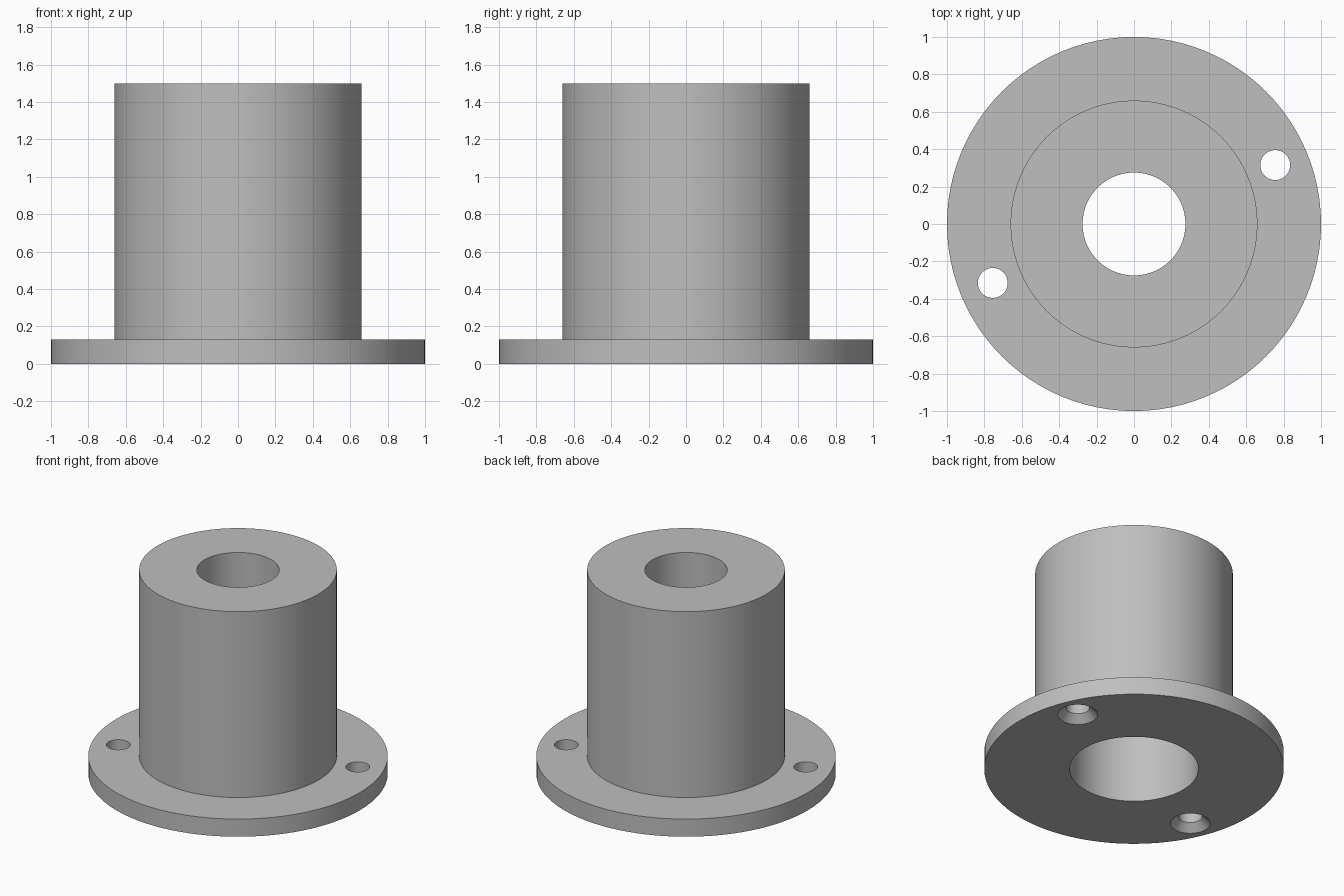
import bpy
import bmesh
from math import tau
from mathutils import Vector

cube = bpy.data.objects.get("Cube")
if cube:
    bpy.data.objects.remove(cube, do_unlink=True)

# Single plain grey material
grey = bpy.data.materials.new("plain grey")
grey.use_nodes = True
colour = (0.52, 0.52, 0.52, 1)
grey.diffuse_color = colour
grey.node_tree.nodes["Principled BSDF"].inputs["Base Color"].default_value = colour


def lathe(name, profile, sides, location=(0, 0, 0)):
    """Turn a closed (radius, height) profile around the z axis."""
    bm = bmesh.new()
    verts = [bm.verts.new((r, 0, z)) for r, z in profile]
    edges = [bm.edges.new((a, b)) for a, b in zip(verts, verts[1:] + verts[:1])]
    bmesh.ops.spin(bm, geom=verts + edges, cent=(0, 0, 0), axis=(0, 0, 1),
                   angle=tau, steps=sides, use_merge=True)
    bmesh.ops.remove_doubles(bm, verts=bm.verts, dist=0.0001)
    # Drop zero-length leftovers along the axis
    bmesh.ops.dissolve_degenerate(bm, edges=bm.edges, dist=0.0001)
    bmesh.ops.delete(bm, geom=[e for e in bm.edges if not e.link_faces], context="EDGES")
    bmesh.ops.recalc_face_normals(bm, faces=bm.faces)
    mesh = bpy.data.meshes.new(name)
    bm.to_mesh(mesh)
    bm.free()
    mesh.materials.append(grey)
    obj = bpy.data.objects.new(name, mesh)
    obj.location = location
    bpy.context.collection.objects.link(obj)
    return obj


# Flanged sleeve: narrow bore at the top, wide counterbore from below
flange_top, height, step = 0.13, 1.5, 1.1
body_r, bore_r, counterbore_r = 0.66, 0.275, 0.43
sleeve = lathe("flanged_sleeve", [
    (counterbore_r, 0), (1, 0), (1, flange_top), (body_r, flange_top),
    (body_r, height), (bore_r, height), (bore_r, step), (counterbore_r, step),
], 96)

# Two opposite screw holes, countersunk from below
hole_r, sink_r, over = 0.08, 0.133, 0.03
hole_profile = [(0, -over), (sink_r + over, -over), (hole_r, sink_r - hole_r),
                (hole_r, flange_top + over), (0, flange_top + over)]
bpy.context.view_layer.objects.active = sleeve
for side in (1, -1):
    cutter = lathe("screw_hole_cutter", hole_profile, 40, Vector((0.755, 0.315, 0)) * side)
    cutter.hide_render = True
    cut = sleeve.modifiers.new("screw_hole", "BOOLEAN")
    cut.operation = "DIFFERENCE"
    cut.solver = "EXACT"
    cut.object = cutter
    bpy.ops.object.modifier_apply(modifier=cut.name)
    bpy.data.objects.remove(cutter, do_unlink=True)

# Smooth the round walls, keep the rims sharp
bpy.ops.object.select_all(action="DESELECT")
sleeve.select_set(True)
bpy.ops.object.shade_smooth_by_angle(angle=0.5)
